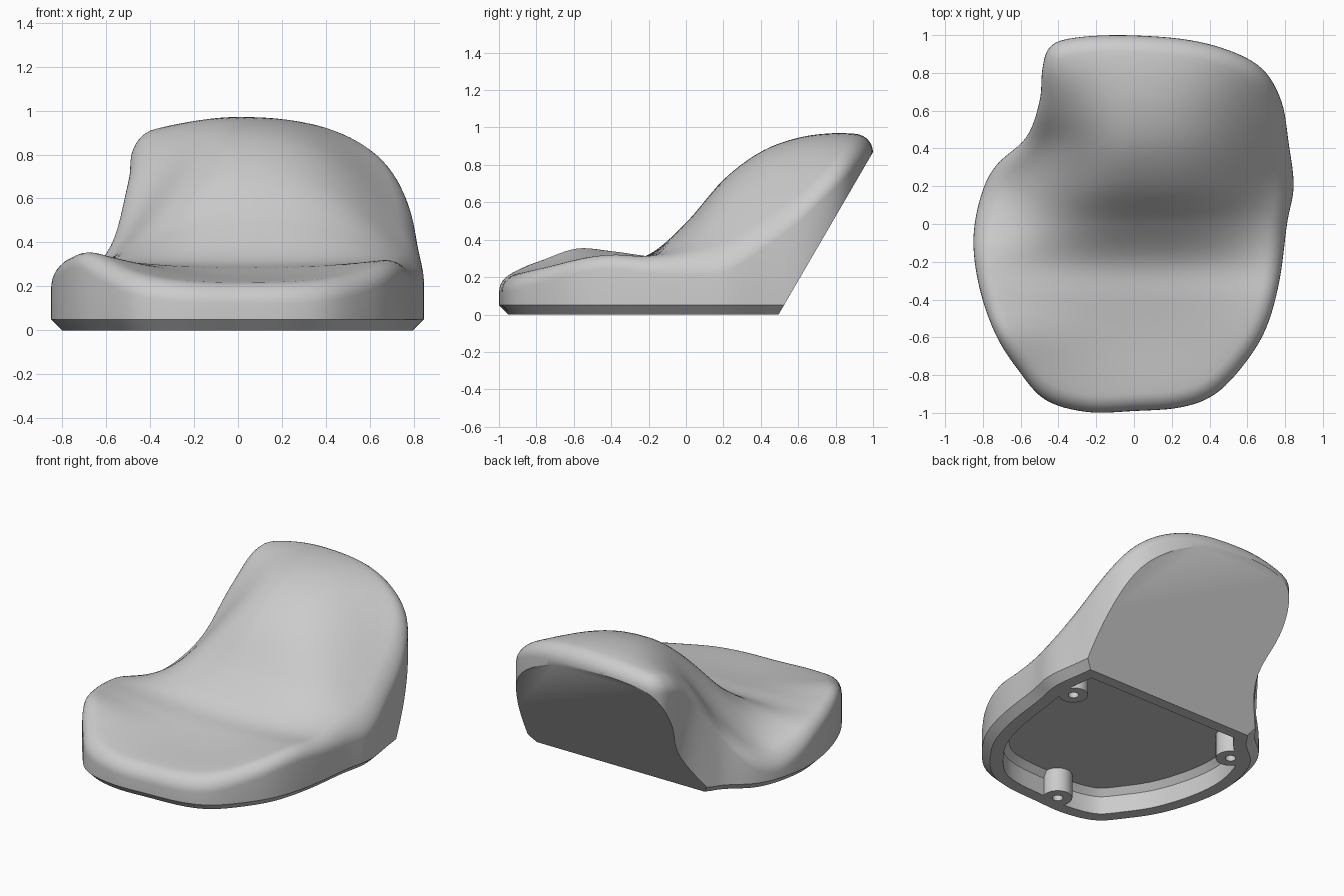
import bpy, bmesh, math
from mathutils import Vector

old = bpy.data.objects.get("Cube")
if old:
    bpy.data.objects.remove(old, do_unlink=True)

SAMPLES = 6          # outline samples per control point
RIM = 0.09           # radius of the rounded rim
CHAMFER = 0.05
UNDERCUT = 0.14      # how far the notch wall leans in at its foot

mat = bpy.data.materials.new("plain grey")
mat.use_nodes = True
grey = (0.6, 0.6, 0.6, 1)
mat.diffuse_color = grey
mat.node_tree.nodes["Principled BSDF"].inputs["Base Color"].default_value = grey

# Plan outline of the shell, counter-clockwise from the front
PLAN = [(0, -.99), (.25, -.97), (.43, -.9), (.585, -.74), (.7, -.55), (.77, -.3), (.81, 0),
        (.845, .2), (.82, .42), (.78, .65), (.68, .82), (.5, .92), (.25, .98), (-.1, 1),
        (-.35, .98), (-.45, .93), (-.485, .82), (-.5, .65), (-.57, .46), (-.73, .31),
        (-.81, .15), (-.85, -.08), (-.82, -.33), (-.735, -.58), (-.615, -.77),
        (-.47, -.93), (-.25, -.995)]

# Heights from front to back: middle, +x edge, -x edge; and reach of the -x side
MIDDLE = [.21, .23, .25, .28, .32, .49, .72, .87, .945, .97, .96]
EDGE_A = [.21, .28, .33, .34, .31, .3, .33, .43, .56, .7, .79]
EDGE_B = [.27, .35, .41, .36, .31, .28, .3, .42, .69, .86, .9]
REACH_B = [.8, .82, .84, .85, .8, .67, .59, .54, .5, .49, .48]
REACH_A = .8


def spline(a, b, c, d, t):
    return b + (c - a) * (t / 2) + (a * 2 - b * 5 + c * 4 - d) * (t * t / 2) \
        + (b * 3 - a - c * 3 + d) * (t ** 3 / 2)


def along(values, y):
    """Smooth value at y from evenly spaced stations."""
    n = len(values) - 1
    s = max(0, min((y + 1) / 2 * n, n - 1e-6))
    i = int(s)
    pick = [values[max(0, min(n, i + k))] for k in (-1, 0, 1, 2)]
    return spline(*pick, s - i)


def top_height(p):
    if p.x > 0:
        u, edge = (p.x / REACH_A) ** 2.5, EDGE_A
    else:
        u, edge = (p.x / along(REACH_B, p.y)) ** 2, EDGE_B
    mid = along(MIDDLE, p.y)
    return mid + (along(edge, p.y) - mid) * 1.4 * math.tanh(u / 1.2)


def plan_ring():
    pts = [Vector(p) for p in PLAN]
    n = len(pts)
    return [spline(*[pts[(i + k) % n] for k in (-1, 0, 1, 2)], j / SAMPLES)
            for i in range(n) for j in range(SAMPLES)]


OUTLINE = plan_ring()


def inset(d):
    n = len(OUTLINE)
    out = []
    for i, p in enumerate(OUTLINE):
        t = (OUTLINE[(i + 3) % n] - OUTLINE[i - 3]).normalized()
        out.append(p + Vector((-t.y, t.x)) * d)
    return out


def lean_in(pts):
    """Pull the foot of the notch wall inward."""
    out = []
    for p, o in zip(pts, OUTLINE):
        f = max(0, min((o.y - .48) / .42, 1)) if o.x < -.4 else 0
        out.append(p + Vector((UNDERCUT * math.sin(math.pi * f) ** 2, 0)))
    return out


def add_ring(bm, pts, heights):
    return [bm.verts.new((p.x, p.y, z)) for p, z in zip(pts, heights)]


def bridge(bm, low, high):
    n = len(low)
    for i in range(n):
        j = (i + 1) % n
        bm.faces.new((low[i], low[j], high[j], high[i]))


def slice_off(bm, point, normal):
    """Remove everything on the normal side and cap the cut."""
    geom = bm.verts[:] + bm.edges[:] + bm.faces[:]
    cut = bmesh.ops.bisect_plane(bm, geom=geom, dist=1e-5, plane_co=point,
                                 plane_no=normal, clear_outer=True)["geom_cut"]
    edges = [e for e in cut if isinstance(e, bmesh.types.BMEdge) and e.is_boundary]
    bmesh.ops.holes_fill(bm, edges=edges, sides=0)


def finish(bm, name):
    bmesh.ops.recalc_face_normals(bm, faces=bm.faces[:])
    mesh = bpy.data.meshes.new(name)
    bm.to_mesh(mesh)
    bm.free()
    mesh.materials.append(mat)
    obj = bpy.data.objects.new(name, mesh)
    bpy.context.collection.objects.link(obj)
    return obj


# Shell: chamfered foot, upright wall, rounded rim, sculpted top
bm = bmesh.new()
n = len(OUTLINE)
foot = add_ring(bm, lean_in(inset(CHAMFER + .02)), [-.02] * n)
bm.faces.new(foot[::-1])
rings = [foot, add_ring(bm, lean_in(OUTLINE), [CHAMFER] * n)]
for step in range(8):
    a = step / 7 * math.pi / 2
    pts = inset(RIM * (1 - math.cos(a)))
    drop = RIM * (1 - math.sin(a))
    rings.append(add_ring(bm, pts, [max(top_height(p) - drop, .08) for p in pts]))
core = inset(RIM)
for step in range(1, 22):
    pts = [p * (1 - step / 22) for p in core]
    rings.append(add_ring(bm, pts, [top_height(p) for p in pts]))
for low, high in zip(rings, rings[1:]):
    bridge(bm, low, high)
tip = bm.verts.new((0, 0, top_height(Vector((0, 0)))))
for i in range(n):
    bm.faces.new((rings[-1][i], rings[-1][(i + 1) % n], tip))
bmesh.ops.recalc_face_normals(bm, faces=bm.faces[:])
# Flat underside and sloping flat back
slice_off(bm, (0, 0, 0), (0, 0, -1))
slice_off(bm, (0, .495, 0), Vector((0, 1.72, -1)).normalized())
shell = finish(bm, "seat_shell")

# Pocket in the underside
bm = bmesh.new()
levels = [(.13, -.05), (.13, .12), (.165, .16)]
rings = [add_ring(bm, inset(d), [z] * n) for d, z in levels]
bm.faces.new(rings[0][::-1])
bm.faces.new(rings[-1])
for low, high in zip(rings, rings[1:]):
    bridge(bm, low, high)
slice_off(bm, (0, .42, 0), (0, 1, 0))
pocket = finish(bm, "pocket_cutter")

SCREWS = [(.64, .19), (-.585, .215), (-.09, -.83)]


def posts(name, radius, low, high):
    bm = bmesh.new()
    for x, y in SCREWS:
        made = bmesh.ops.create_cone(bm, cap_ends=True, segments=24, radius1=radius,
                                     radius2=radius, depth=high - low)
        bmesh.ops.translate(bm, verts=made["verts"], vec=(x, y, (low + high) / 2))
    return finish(bm, name)


# Screw posts left standing in the pocket, each with a blind hole
bosses = posts("screw_post_cutter", .09, -.1, .25)
holes = posts("screw_hole_cutter", .032, -.05, .08)

for target, helper in ((pocket, bosses), (shell, pocket), (shell, holes)):
    mod = target.modifiers.new(helper.name, 'BOOLEAN')
    mod.operation = 'DIFFERENCE'
    mod.solver = 'EXACT'
    mod.object = helper
bpy.context.view_layer.update()
graph = bpy.context.evaluated_depsgraph_get()
shell_mesh = bpy.data.meshes.new_from_object(shell.evaluated_get(graph))
shell.modifiers.clear()
shell.data = shell_mesh
for helper in (pocket, bosses, holes):
    bpy.data.objects.remove(helper, do_unlink=True)

for o in bpy.context.selected_objects:
    o.select_set(False)
shell.select_set(True)
bpy.context.view_layer.objects.active = shell
bpy.ops.object.shade_smooth_by_angle(angle=math.radians(32))
